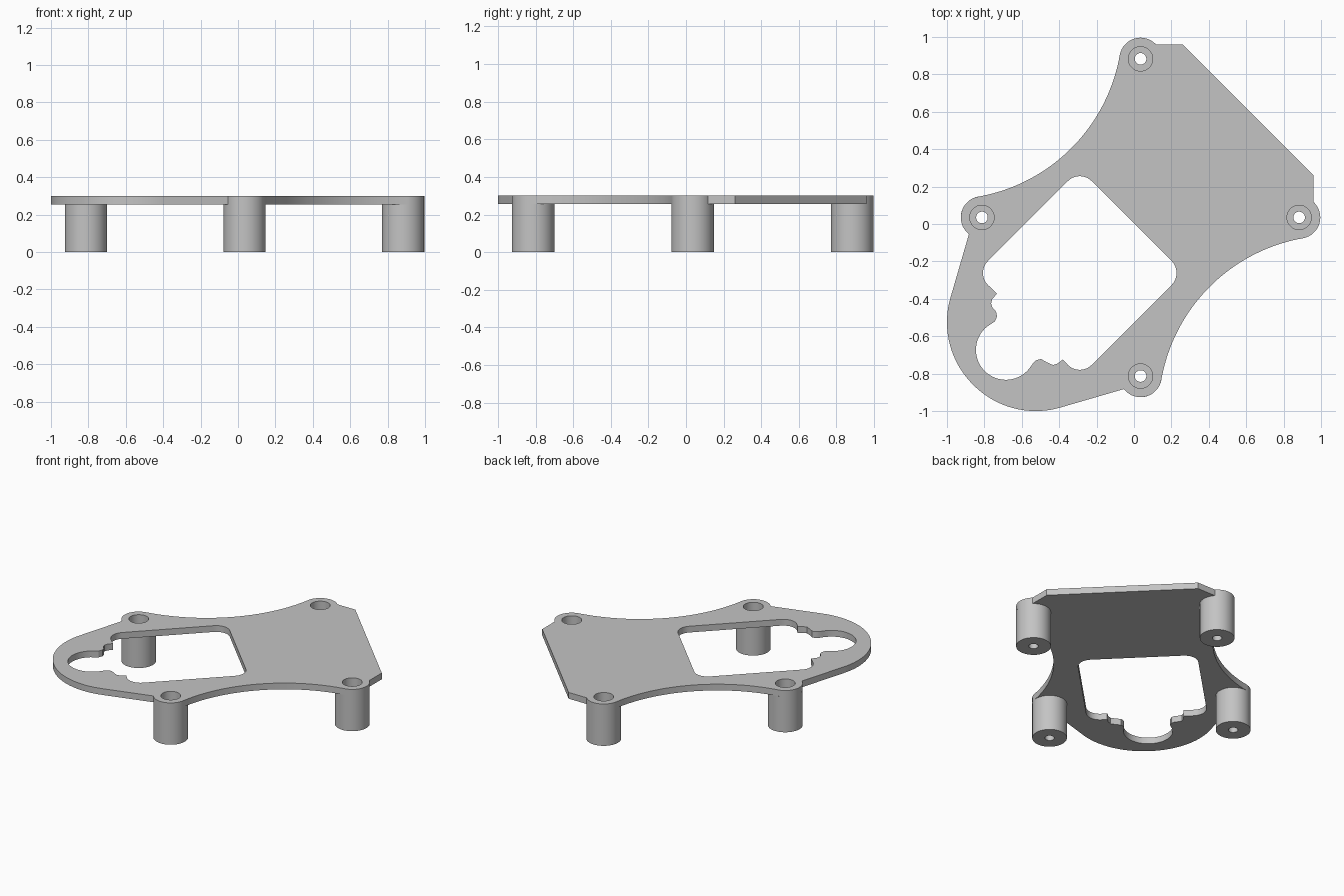
import bpy
import bmesh
from math import cos, sin, radians, pi

cube = bpy.data.objects.get("Cube")
if cube:
    bpy.data.objects.remove(cube, do_unlink=True)

TOP, UNDERSIDE, FLOOR = 0.30, 0.255, 0.10
POST_R, BORE_R, SCREW_R = 0.113, 0.065, 0.031
MID, REACH = 0.035, 0.848
POSTS = {
    "back_post": (MID, MID + REACH),
    "left_post": (MID + REACH, MID),
    "front_post": (MID, MID - REACH),
    "right_post": (MID - REACH, MID),
}

grey = bpy.data.materials.new("grey plastic")
grey.use_nodes = True
colour = (0.55, 0.55, 0.55, 1)
grey.diffuse_color = colour
grey.node_tree.nodes["Principled BSDF"].inputs["Base Color"].default_value = colour


def arc(centre, radius, start, end, steps=24):
    """Points along an arc, angles in degrees."""
    angles = [radians(start + (end - start) * i / steps) for i in range(steps + 1)]
    return [(centre[0] + radius * cos(a), centre[1] + radius * sin(a)) for a in angles]


def add_object(name, mesh):
    obj = bpy.data.objects.new(name, mesh)
    bpy.context.collection.objects.link(obj)
    mesh.materials.clear()
    mesh.materials.append(grey)
    bpy.ops.object.select_all(action="DESELECT")
    obj.select_set(True)
    bpy.context.view_layer.objects.active = obj
    bpy.ops.object.shade_smooth_by_angle(angle=radians(30))
    return obj


def flat_plate(name, loops, bottom, top):
    """Extruded plate from an outline and its holes."""
    curve = bpy.data.curves.new(name + "_profile", "CURVE")
    curve.dimensions = "2D"
    curve.fill_mode = "BOTH"
    curve.extrude = (top - bottom) / 2
    for loop in loops:
        spline = curve.splines.new("POLY")
        spline.points.add(len(loop) - 1)
        for point, (x, y) in zip(spline.points, loop):
            point.co = (x, y, 0, 1)
        spline.use_cyclic_u = True
    helper = bpy.data.objects.new(name + "_profile", curve)
    bpy.context.collection.objects.link(helper)
    bpy.context.view_layer.update()
    evaluated = helper.evaluated_get(bpy.context.evaluated_depsgraph_get())
    mesh = bpy.data.meshes.new_from_object(evaluated)
    bpy.data.objects.remove(helper, do_unlink=True)
    bm = bmesh.new()
    bm.from_mesh(mesh)
    bmesh.ops.remove_doubles(bm, verts=bm.verts, dist=0.0001)
    bmesh.ops.translate(bm, verts=bm.verts, vec=(0, 0, (top + bottom) / 2))
    bmesh.ops.recalc_face_normals(bm, faces=bm.faces)
    bm.to_mesh(mesh)
    bm.free()
    return add_object(name, mesh)


def lathe(name, profile, centre, segments=64):
    """Turned part from a radius and height profile."""
    bm = bmesh.new()
    rings = [[bm.verts.new((x, y, z)) for x, y in arc(centre, r, 0, 360, segments)[:-1]]
             for r, z in profile]
    for lower, upper in zip(rings, rings[1:]):
        for i in range(segments):
            j = (i + 1) % segments
            bm.faces.new((lower[i], lower[j], upper[j], upper[i]))
    mesh = bpy.data.meshes.new(name)
    bm.to_mesh(mesh)
    bm.free()
    return add_object(name, mesh)


# Plate outline: one half, mirrored across the diagonal
half = [(0.26, 0.96)]
half += arc(POSTS["back_post"], POST_R, 43, 170)
half += arc((-0.995, 1.065), 0.933, -10, -80, 40)[1:-1]
half += arc(POSTS["right_post"], POST_R, 100, 232)
half += arc((-0.53, -0.525), 0.47, 164, 225, 30)
outline = half + [(y, x) for x, y in reversed(half[:-1])]

# Diamond window with rounded corners and a lobed end
cx, cy, fillet = -0.29, -0.262, 0.09
inset = 0.555 - fillet * 2 ** 0.5
window = arc((cx + inset, cy), fillet, -45, 45, 12)
window += arc((cx, cy + inset), fillet, 45, 135, 12)
window += arc((cx - inset, cy), fillet, 135, 225, 12)
window += [(-0.733, -0.372), (-0.758, -0.402), (-0.764, -0.425), (-0.757, -0.447),
           (-0.738, -0.468), (-0.732, -0.493), (-0.743, -0.52), (-0.765, -0.535)]
window += arc((-0.685, -0.673), 0.16, 130, 327, 40)
window += [(-0.535, -0.738), (-0.52, -0.727), (-0.497, -0.722), (-0.465, -0.74),
           (-0.433, -0.754), (-0.408, -0.746), (-0.38, -0.724)]
window += arc((cx, cy - inset), fillet, 225, 315, 12)

bores = [arc(c, BORE_R, 0, 360, 64)[:-1] for c in POSTS.values()]
flat_plate("mounting_plate", [outline, window] + bores, UNDERSIDE, TOP)

# Hollow posts with a counterbore and a screw hole
post_profile = [(BORE_R, UNDERSIDE), (BORE_R, FLOOR), (SCREW_R, FLOOR),
                (SCREW_R, 0), (POST_R, 0), (POST_R, UNDERSIDE)]
for name, centre in POSTS.items():
    post = lathe(name, post_profile, centre)
    bm = bmesh.new()
    bm.from_mesh(post.data)
    # Outer wall must face away from the post axis
    outer = next(f for f in bm.faces if all(
        abs(((v.co.x - centre[0]) ** 2 + (v.co.y - centre[1]) ** 2) ** 0.5 - POST_R) < 0.001
        for v in f.verts))
    middle = outer.calc_center_median()
    outward = (middle.x - centre[0]) * outer.normal.x + (middle.y - centre[1]) * outer.normal.y
    if outward < 0:
        bmesh.ops.reverse_faces(bm, faces=bm.faces)
    bm.to_mesh(post.data)
    bm.free()
